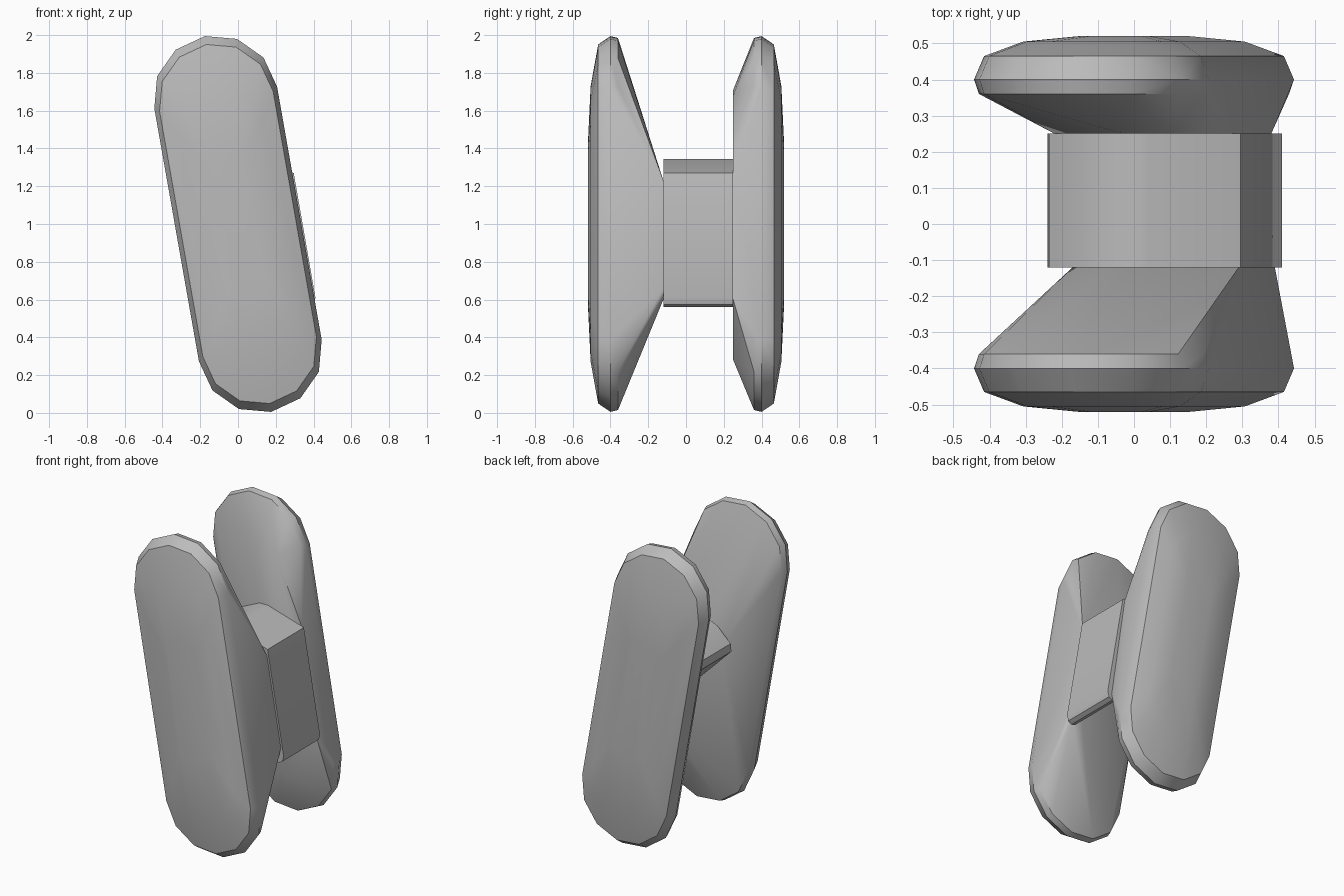
import bpy, bmesh, math
from mathutils import Vector

cube = bpy.data.objects.get("Cube")
if cube:
    bpy.data.objects.remove(cube, do_unlink=True)

grey = bpy.data.materials.new("plain_grey")
grey.use_nodes = True
COLOR = (0.5, 0.5, 0.5, 1)
grey.diffuse_color = COLOR
grey.node_tree.nodes["Principled BSDF"].inputs["Base Color"].default_value = COLOR

TILT = math.radians(10)
SEGMENTS = 6


def stadium(y, radius, half_length):
    """Tilted pill outline in the plane at depth y."""
    points = []
    for end in (0, 1):
        sign = 1 - 2 * end
        cx = -math.sin(TILT) * half_length * sign
        cz = 1 + math.cos(TILT) * half_length * sign
        for i in range(SEGMENTS + 1):
            a = TILT + math.pi * (end + i / SEGMENTS)
            points.append((cx + radius * math.cos(a), y, cz + radius * math.sin(a)))
    return points


def section(y, outline):
    return [(x, y, z) for x, z in outline]


def hull(name, points):
    """Convex solid wrapped around the given points."""
    bm = bmesh.new()
    for p in points:
        bm.verts.new(Vector(p))
    bmesh.ops.convex_hull(bm, input=bm.verts[:])
    loose = [v for v in bm.verts if not v.link_faces]
    bmesh.ops.delete(bm, geom=loose, context='VERTS')
    bmesh.ops.dissolve_limit(bm, angle_limit=0.01, verts=bm.verts[:], edges=bm.edges[:])
    bmesh.ops.recalc_face_normals(bm, faces=bm.faces[:])
    mesh = bpy.data.meshes.new(name)
    bm.to_mesh(mesh)
    bm.free()
    mesh.materials.append(grey)
    obj = bpy.data.objects.new(name, mesh)
    bpy.context.collection.objects.link(obj)
    bpy.ops.object.select_all(action='DESELECT')
    obj.select_set(True)
    bpy.context.view_layer.objects.active = obj
    bpy.ops.object.shade_smooth_by_angle(angle=math.radians(30))
    return obj


# Domed pads: depth, radius and half length of each ring
RINGS = [(0.52, 0.10, 0.32), (0.505, 0.22, 0.52), (0.465, 0.305, 0.66),
         (0.40, 0.33, 0.68), (0.36, 0.315, 0.685)]
# Inner ends of the pads, where they meet the core
FRONT_END = [(-0.17, 1.16), (-0.02, 1.23), (0.29, 1.23), (0.39, 0.66), (0.37, 0.60), (0.30, 0.64)]
BACK_END = [(-0.22, 1.18), (-0.03, 1.71), (0.10, 1.68), (0.28, 1.27),
            (0.38, 0.60), (0.22, 0.28), (0.12, 0.30)]

for name, side, depth, end in (("front_pad", -1, -0.12, FRONT_END),
                               ("back_pad", 1, 0.25, BACK_END)):
    points = section(depth, end)
    for y, radius, half_length in RINGS:
        points += stadium(side * y, radius, half_length)
    hull(name, points)

# Wedge-shaped core between the pads
CORE = [(-0.24, 1.15), (-0.235, 1.2), (-0.14, 1.29), (-0.02, 1.345), (0.04, 1.345),
        (0.295, 1.27), (0.41, 0.61), (0.40, 0.575), (0.375, 0.56), (0.345, 0.57)]
hull("core", section(-0.12, CORE) + section(0.25, CORE))
